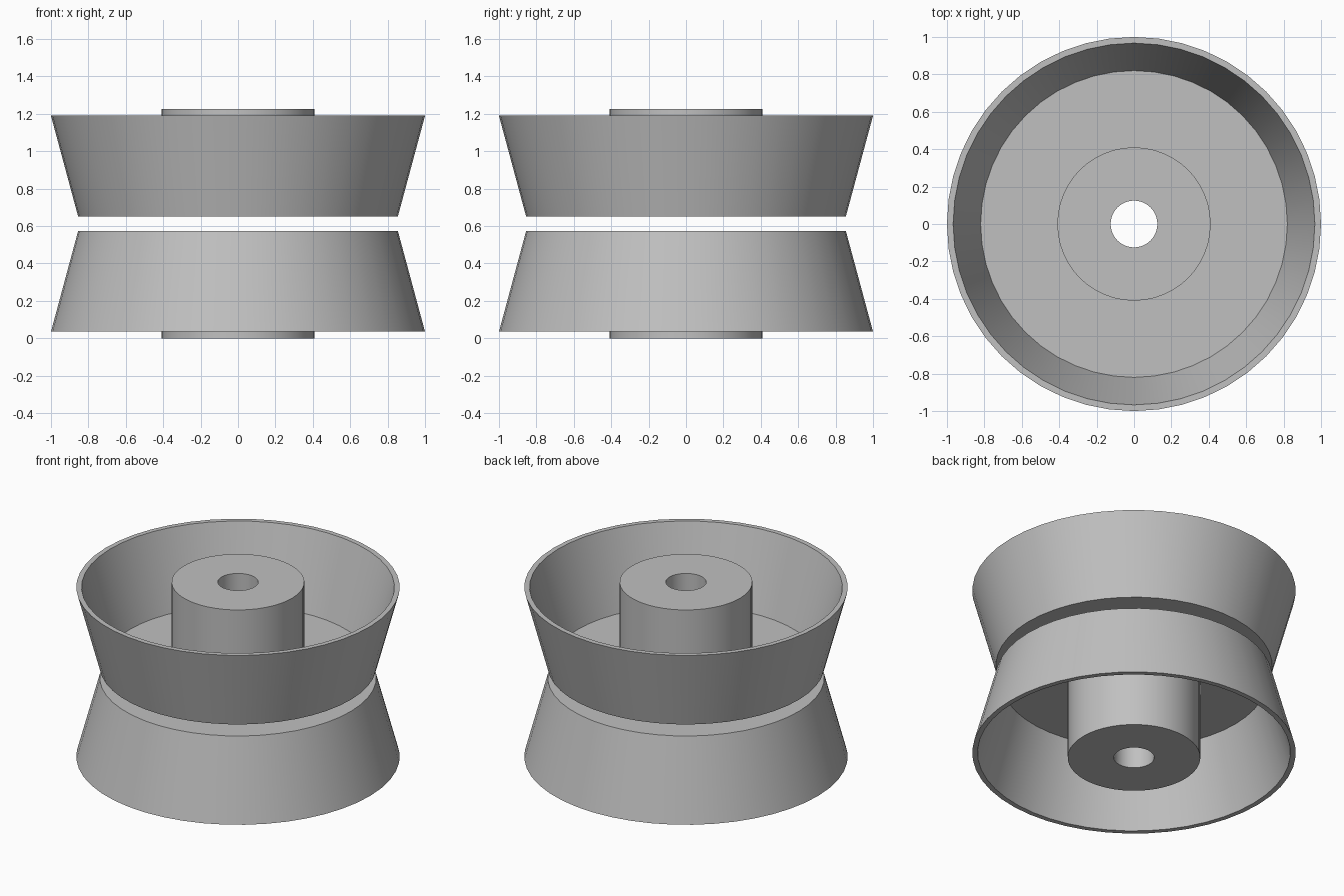
import bpy
import bmesh
import math

cube = bpy.data.objects.get("Cube")
if cube:
    bpy.data.objects.remove(cube, do_unlink=True)

HEIGHT = 1.225
SEGMENTS = 48

grey = bpy.data.materials.new("plain grey")
grey.use_nodes = True
colour = (0.53, 0.53, 0.53, 1)
grey.diffuse_color = colour
grey.node_tree.nodes["Principled BSDF"].inputs["Base Color"].default_value = colour

# Closed section of one half: bore, hub, thin web and flared rim (radius, height)
SECTION = [
    (0.125, 0.0), (0.41, 0.0),
    (0.41, 0.545), (0.82, 0.545),
    (0.967, 0.035), (1.0, 0.035),
    (0.855, 0.573), (0.125, 0.573),
]


def lathe(name, section):
    """Spin a closed section around z into a solid."""
    bm = bmesh.new()
    rings = []
    for radius, z in section:
        ring = []
        for i in range(SEGMENTS):
            a = math.tau * i / SEGMENTS
            ring.append(bm.verts.new((radius * math.cos(a), radius * math.sin(a), z)))
        rings.append(ring)
    for k, ring in enumerate(rings):
        following = rings[(k + 1) % len(rings)]
        for i in range(SEGMENTS):
            j = (i + 1) % SEGMENTS
            bm.faces.new((ring[i], ring[j], following[j], following[i]))
    bmesh.ops.recalc_face_normals(bm, faces=bm.faces)
    mesh = bpy.data.meshes.new(name)
    bm.to_mesh(mesh)
    bm.free()
    mesh.materials.append(grey)
    obj = bpy.data.objects.new(name, mesh)
    bpy.context.collection.objects.link(obj)
    bpy.ops.object.select_all(action="DESELECT")
    obj.select_set(True)
    bpy.context.view_layer.objects.active = obj
    bpy.ops.object.shade_smooth_by_angle(angle=math.radians(30))
    return obj


# Two mirrored halves with an open gap between them
lathe("lower_flared_half", SECTION)
lathe("upper_flared_half", [(r, HEIGHT - z) for r, z in SECTION])
